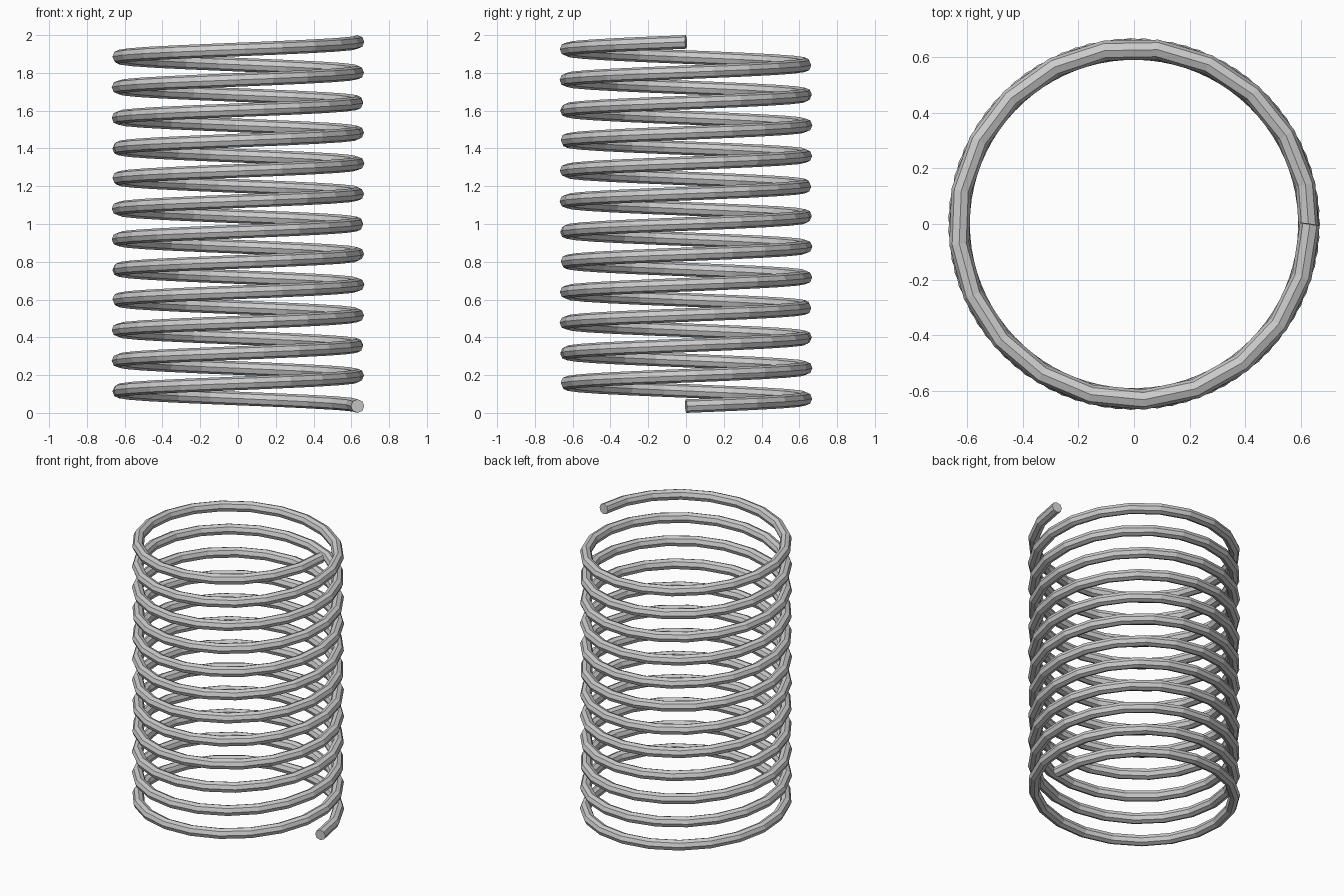
import bpy
import math

cube = bpy.data.objects.get("Cube")
if cube:
    bpy.data.objects.remove(cube, do_unlink=True)

TURNS, SEGMENTS = 12, 249
COIL_RADIUS, WIRE_RADIUS, HEIGHT = 0.633, 0.036, 2.0

# Plain grey steel
steel = bpy.data.materials.new("grey_steel")
steel.use_nodes = True
colour = (0.6, 0.6, 0.6, 1)
steel.diffuse_color = colour
steel.node_tree.nodes["Principled BSDF"].inputs["Base Color"].default_value = colour

# Helical path with an eight-sided wire and flat end caps
curve = bpy.data.curves.new("coil_spring", "CURVE")
curve.dimensions = "3D"
curve.twist_mode = "Z_UP"
curve.bevel_depth = WIRE_RADIUS
curve.bevel_resolution = 2
curve.use_fill_caps = True
curve.materials.append(steel)

path = curve.splines.new("POLY")
path.use_smooth = False
path.points.add(SEGMENTS)
for i, point in enumerate(path.points):
    t = i / SEGMENTS
    angle = t * TURNS * math.tau
    z = WIRE_RADIUS + t * (HEIGHT - 2 * WIRE_RADIUS)
    point.co = (COIL_RADIUS * math.cos(angle), COIL_RADIUS * math.sin(angle), z, 1)

spring = bpy.data.objects.new("coil_spring", curve)
bpy.context.collection.objects.link(spring)

# Turn the swept wire into a mesh
bpy.context.view_layer.objects.active = spring
spring.select_set(True)
bpy.ops.object.convert(target="MESH")
